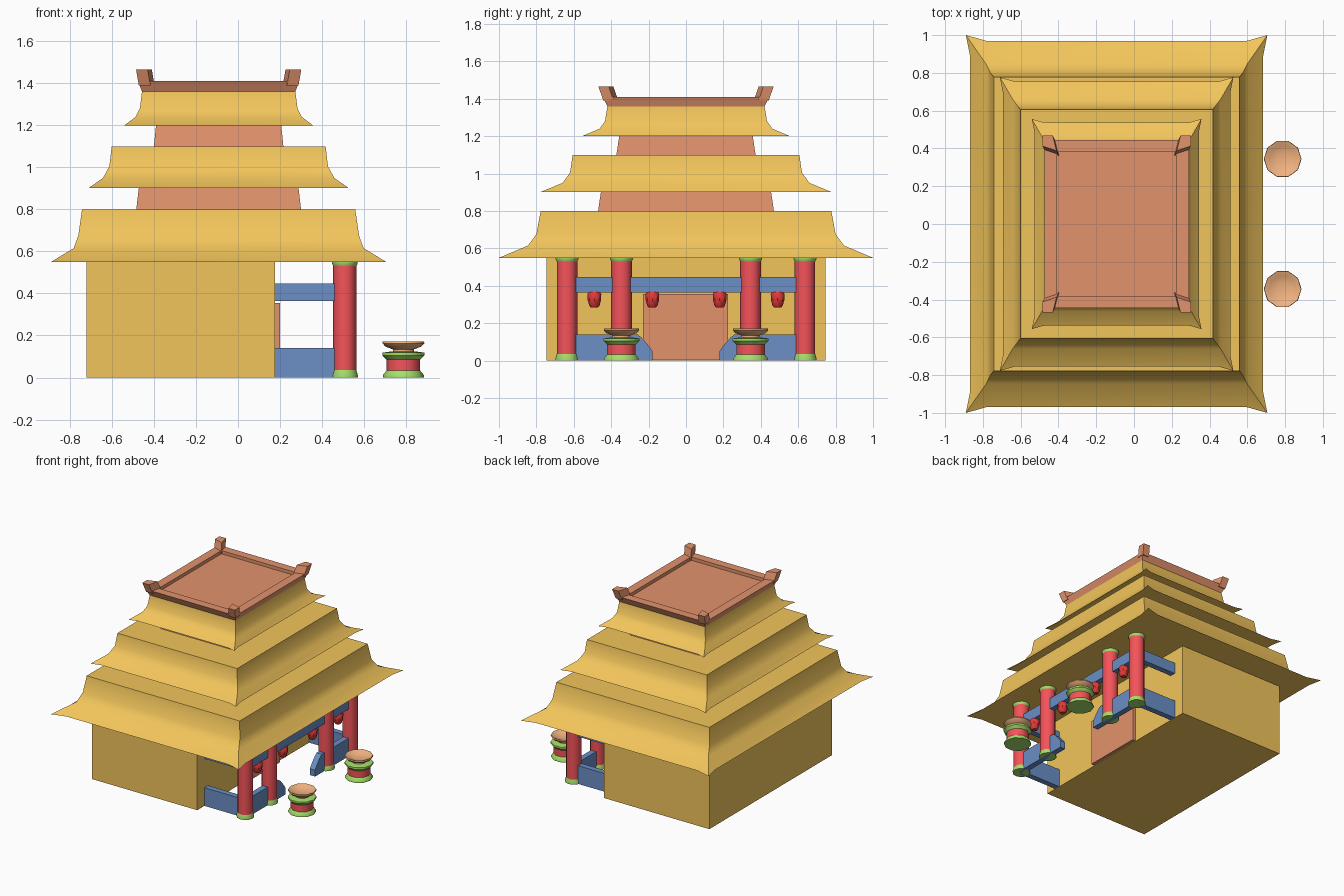
import bpy, bmesh, math

if "Cube" in bpy.data.objects:
    bpy.data.objects.remove(bpy.data.objects["Cube"])

CX = -0.092          # centre of the building in x
COL_X = 0.508        # line of the porch columns


def material(name, rgb):
    m = bpy.data.materials.new(name)
    m.diffuse_color = [(c / 255) ** 2.2 for c in rgb] + [1]
    m.use_nodes = True
    m.node_tree.nodes["Principled BSDF"].inputs["Base Color"].default_value = m.diffuse_color
    return m


YELLOW = material("yellow", (242, 196, 92))
ORANGE = material("orange", (226, 146, 108))
PEACH = material("peach", (242, 178, 128))
BLUE = material("blue", (106, 142, 196))
RED = material("red", (244, 84, 90))
LANTERN = material("lantern_red", (226, 60, 60))
GREEN = material("green", (164, 222, 104))


def loft(name, rings, mat, smooth=None):
    """Skin a stack of equal-length point rings and close both ends."""
    bm = bmesh.new()
    vs = [[bm.verts.new(p) for p in r] for r in rings]
    n = len(vs[0])
    for a, b in zip(vs, vs[1:]):
        for i in range(n):
            j = (i + 1) % n
            bm.faces.new((a[i], a[j], b[j], b[i]))
    bm.faces.new(vs[0])
    bm.faces.new(vs[-1])
    bmesh.ops.remove_doubles(bm, verts=bm.verts, dist=1e-5)
    bmesh.ops.recalc_face_normals(bm, faces=bm.faces)
    me = bpy.data.meshes.new(name)
    bm.to_mesh(me)
    bm.free()
    me.materials.append(mat)
    ob = bpy.data.objects.new(name, me)
    bpy.context.collection.objects.link(ob)
    if smooth:
        bpy.ops.object.select_all(action='DESELECT')
        ob.select_set(True)
        bpy.context.view_layer.objects.active = ob
        bpy.ops.object.shade_smooth_by_angle(angle=math.radians(smooth))
    return ob


def rect(hx, hy, z, cx=CX, cy=0):
    return [(cx + sx * hx, cy + sy * hy, z) for sx, sy in ((1, 1), (-1, 1), (-1, -1), (1, -1))]


def box(name, x0, x1, y0, y1, z0, z1, mat):
    cx, cy, hx, hy = (x0 + x1) / 2, (y0 + y1) / 2, (x1 - x0) / 2, (y1 - y0) / 2
    return loft(name, [rect(hx, hy, z0, cx, cy), rect(hx, hy, z1, cx, cy)], mat)


def lathe(name, x, y, profile, n, mat):
    return loft(name, [[(x + r * math.cos(2 * math.pi * i / n), y + r * math.sin(2 * math.pi * i / n), z)
                        for i in range(n)] for r, z in profile], mat, 40)


def eave_ring(hx, hy, z, d):
    """Rectangle whose corners poke out as points of length d."""
    ring = []
    for sx, sy in ((1, 1), (-1, 1), (-1, -1), (1, -1)):
        a = (CX + sx * (hx - d * 0.2), sy * (hy - d), z)
        b = (CX + sx * (hx - d), sy * (hy - d * 0.28), z)
        tip = (CX + sx * hx, sy * hy, z)
        ring += [a, tip, b] if sx * sy > 0 else [b, tip, a]
    return ring


# Flared roof tiers: half x, half y, z from eave to top
tiers = {
    "lower_roof": (0.11, [(0.798, 1.0, 0.55), (0.69, 0.845, 0.615), (0.668, 0.80, 0.675), (0.65, 0.777, 0.80)]),
    "middle_roof": (0.08, [(0.618, 0.777, 0.902), (0.55, 0.66, 0.95), (0.52, 0.62, 1.005), (0.509, 0.606, 1.10)]),
    "upper_roof": (0.065, [(0.449, 0.556, 1.20), (0.395, 0.462, 1.24), (0.375, 0.433, 1.28), (0.365, 0.42, 1.36)]),
}
for name, (d, levels) in tiers.items():
    loft(name, [eave_ring(*lv, d if i == 0 else 0) for i, lv in enumerate(levels)], YELLOW, 35)

# Necks between the roofs
loft("lower_neck", [rect(0.392, 0.47, 0.80), rect(0.38, 0.455, 0.902)], ORANGE)
loft("upper_neck", [rect(0.308, 0.372, 1.10), rect(0.298, 0.357, 1.20)], ORANGE)

# Recessed roof cap with a kite-shaped horn on each corner
loft("roof_cap", [rect(0.365, 0.42, 1.36), rect(0.383, 0.445, 1.41),
                  rect(0.315, 0.38, 1.41), rect(0.315, 0.38, 1.385)], ORANGE)
for sx in (1, -1):
    for sy in (1, -1):
        rings = []
        for hx, hy, z in ((0.38, 0.442, 1.39), (0.393, 0.468, 1.465)):
            kite = ((0, 0), (0.055, 0), (0.075, 0.08), (0, 0.055))
            rings.append([(CX + sx * (hx - a), sy * (hy - b), z) for a, b in kite])
        loft("cap_horn", rings, ORANGE)

# Hall walls and door
box("hall_walls", -0.72, 0.175, -0.745, 0.745, 0, 0.55, YELLOW)
box("door", 0.17, 0.2, -0.23, 0.225, 0.005, 0.355, ORANGE)

# Porch beam along the front of the columns
box("porch_beam", COL_X - 0.022, COL_X + 0.022, -0.636, 0.636, 0.363, 0.448, BLUE)

for s in (1, -1):
    # Columns with green foot and head
    for y in (0.345, 0.636):
        lathe("column", COL_X, s * y, [(0.055, 0.03), (0.055, 0.535)], 12, RED)
        lathe("column_foot", COL_X, s * y, [(0.062, 0), (0.062, 0.012), (0.055, 0.035)], 12, GREEN)
        lathe("column_head", COL_X, s * y, [(0.055, 0.53), (0.061, 0.542), (0.061, 0.55)], 12, GREEN)

    # Side beam and low side rail back to the wall
    box("side_beam", 0.17, COL_X, s * 0.636 - 0.022, s * 0.636 + 0.022, 0.363, 0.448, BLUE)
    box("side_rail", 0.17, COL_X, s * 0.636 - 0.022, s * 0.636 + 0.022, 0, 0.14, BLUE)

    # Low front rail with a rounded end at the entrance
    outline = [(0.636, 0), (0.636, 0.14), (0.26, 0.14), (0.238, 0.124), (0.2, 0.08), (0.179, 0.05), (0.18, 0)]
    loft("front_rail", [[(COL_X + t, s * y, z) for y, z in outline] for t in (-0.022, 0.022)], BLUE)

    # Hanging lanterns
    for y in (0.18, 0.49):
        lathe("lantern", COL_X, s * y, [(0.03, 0.367), (0.037, 0.355), (0.036, 0.325),
                                        (0.028, 0.295), (0.02, 0.285)], 8, LANTERN)

    # Pedestal bowls in front of the porch
    ux, uy = 0.787, s * 0.345
    lathe("pedestal_foot", ux, uy, [(0.097, 0), (0.097, 0.012), (0.08, 0.033)], 10, GREEN)
    lathe("pedestal_drum", ux, uy, [(0.08, 0.03), (0.08, 0.085)], 10, RED)
    lathe("pedestal_top", ux, uy, [(0.078, 0.083), (0.1, 0.105), (0.1, 0.118), (0.06, 0.124)], 10, GREEN)
    lathe("bowl", ux, uy, [(0.05, 0.12), (0.05, 0.134), (0.085, 0.147), (0.1, 0.163), (0.098, 0.172),
                           (0.09, 0.17), (0.07, 0.158), (0.03, 0.15)], 10, PEACH)
